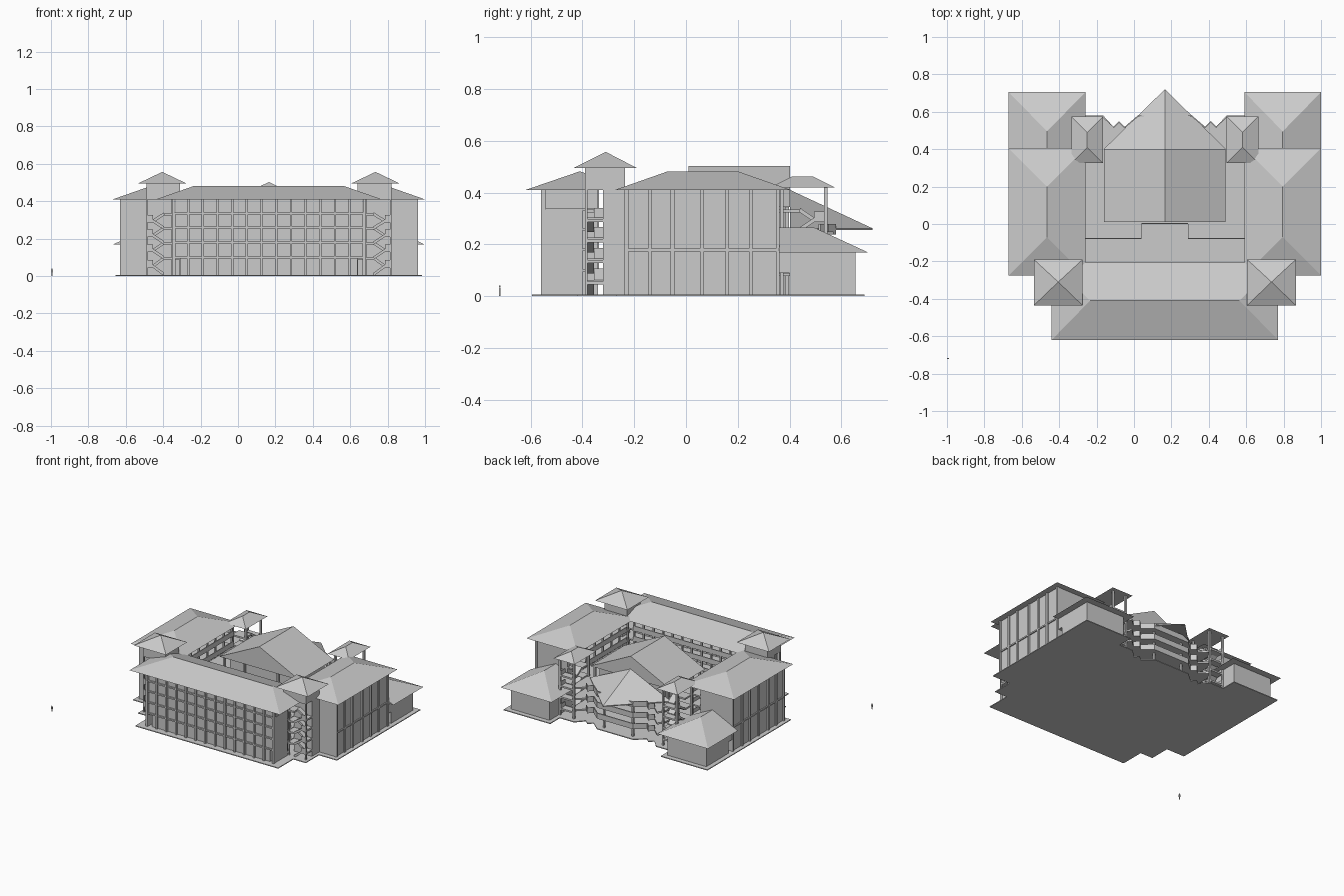
import bpy, bmesh

CX = 0.165                      # symmetry axis of the building
FLOORS = [0.10, 0.18, 0.26, 0.335]
parts = {}


def add(name, verts, faces, both=False):
    """Collect a solid (optionally with its mirror copy) in a named part."""
    bm = parts.setdefault(name, bmesh.new())
    copies = [verts] + ([[(2 * CX - x, y, z) for x, y, z in verts]] if both else [])
    for vs in copies:
        bv = [bm.verts.new(v) for v in vs]
        for f in faces:
            bm.faces.new([bv[i] for i in f])


def prism(name, pts, axis, a, b, both=False):
    """Extrude a 2D profile along an axis from a to b."""
    def place(p, t):
        return {'x': (t, p[0], p[1]), 'y': (p[0], t, p[1]), 'z': (p[0], p[1], t)}[axis]
    n = len(pts)
    v = [place(p, a) for p in pts] + [place(p, b) for p in pts]
    f = [tuple(range(n)), tuple(range(n, 2 * n))]
    f += [(i, (i + 1) % n, n + (i + 1) % n, n + i) for i in range(n)]
    add(name, v, f, both)


def box(name, x0, x1, y0, y1, z0, z1, both=False):
    prism(name, [(x0, y0), (x1, y0), (x1, y1), (x0, y1)], 'z', z0, z1, both)


def hip(name, x0, x1, y0, y1, z0, z1, ridge, both=False):
    """Hip roof, ridge given by its two end points in plan."""
    (ax, ay), (bx, by) = ridge
    v = [(x0, y0, z0), (x1, y0, z0), (x1, y1, z0), (x0, y1, z0), (ax, ay, z1), (bx, by, z1)]
    if ax == bx and ay == by:
        add(name, v[:5], [(0, 3, 2, 1), (0, 1, 4), (1, 2, 4), (2, 3, 4), (3, 0, 4)], both)
    elif ay == by:
        add(name, v, [(0, 3, 2, 1), (0, 1, 5, 4), (1, 2, 5), (2, 3, 4, 5), (3, 0, 4)], both)
    else:
        add(name, v, [(0, 3, 2, 1), (0, 1, 4), (1, 2, 5, 4), (2, 3, 5), (3, 0, 4, 5)], both)


# base slab following the stepped plan, with raised court floor
half = [(-0.41, -0.595), (-0.41, -0.42), (-0.51, -0.42), (-0.51, -0.27), (-0.655, -0.27),
        (-0.655, 0.69), (-0.28, 0.69), (-0.28, 0.58), (-0.165, 0.58), (-0.11, 0.52),
        (-0.08, 0.55), (-0.05, 0.52), (0.02, 0.58)]
prism("base_slab", half + [(2 * CX - x, y) for x, y in reversed(half)], 'z', 0, 0.006)

# front bar: rooms, fins, sills and rear gallery
box("front_block", -0.335, 0.665, -0.545, -0.34, 0.1, 0.41)
box("front_ground_rooms", -0.31, 0.64, -0.545, -0.34, 0.0, 0.1)
for i in range(14):
    x = -0.345 + i * 1.02 / 13
    box("front_fins", x - 0.006, x + 0.006, -0.56, -0.54, 0, 0.41)
for z in FLOORS:
    box("front_floor_bands", -0.345, 0.675, -0.556, -0.24, z - 0.006, z + 0.004)
    box("front_gallery_rail", -0.26, 0.59, -0.246, -0.24, z, z + 0.03)
for i in range(12):
    x = -0.26 + i * 0.85 / 11
    box("front_gallery_columns", x - 0.006, x + 0.006, -0.255, -0.243, 0, 0.41)
    if i < 11:
        box("front_gallery_doors", x + 0.02, x + 0.05, -0.342, -0.336, 0.1, 0.41)
box("front_end_walls", -0.348, -0.335, -0.56, -0.40, 0.0, 0.335, True)
hip("front_roof", -0.44, 0.77, -0.62, -0.205, 0.41, 0.482, [(-0.235, -0.41), (0.565, -0.41)])

# side wings: rooms, outer fins, inner galleries
box("wing_rooms", -0.622, -0.37, -0.235, 0.36, 0, 0.41, True)
for y in (-0.23, -0.14, -0.052, 0.062, 0.16, 0.25, 0.355):
    box("wing_fins", -0.632, -0.615, y - 0.007, y + 0.007, 0, 0.41, True)
box("wing_band", -0.63, -0.62, -0.235, 0.36, 0.173, 0.183, True)
for z in FLOORS:
    box("wing_gallery_floors", -0.37, -0.285, -0.24, 0.36, z - 0.006, z + 0.004, True)
    box("wing_gallery_rail", -0.291, -0.285, -0.2, 0.36, z, z + 0.03, True)
for i in range(7):
    y = -0.22 + i * 0.095
    box("wing_gallery_columns", -0.3, -0.288, y - 0.006, y + 0.006, 0, 0.41, True)
hip("wing_roof", -0.67, -0.26, -0.275, 0.405, 0.41, 0.482, [(-0.465, -0.07), (-0.465, 0.20)], True)

# front corner stair towers
box("tower_core", -0.49, -0.345, -0.32, -0.235, 0, 0.41, True)
box("tower_head", -0.49, -0.31, -0.39, -0.235, 0.41, 0.495, True)
hip("tower_roof", -0.535, -0.275, -0.435, -0.19, 0.495, 0.557, [(-0.405, -0.31)] * 2, True)
for x in (-0.487, -0.352):
    box("tower_posts", x - 0.004, x + 0.004, -0.39, -0.38, 0, 0.41, True)


def flights(name, axis, outer, foot, head, inner, a, m, b):
    """Dog-leg stairs: landings at both ends and two flights per storey."""
    def slab(u0, u1, z, lo, hi):
        prism(name, [(u0, z - 0.012), (u1, z - 0.012), (u1, z), (u0, z)], axis, lo, hi, True)
    low = 0.012
    for top in FLOORS:
        mid = (low + top) / 2
        slab(outer, foot, mid, a, b)
        slab(head, inner, top, a, b)
        for z, lo, hi in ((low, a, m), (top, m, b)):
            prism(name, [(head, z - 0.012), (foot, mid - 0.012), (foot, mid + 0.006),
                         (head, z + 0.006)], axis, lo, hi, True)
        # landing parapet
        prism(name + "_rail", [(outer, mid), (foot, mid), (foot, mid + 0.03),
                               (outer, mid + 0.03)], axis, a, a + 0.005, True)
        low = top


flights("front_stairs", 'y', -0.49, -0.455, -0.395, -0.345, -0.39, -0.355, -0.32)

# rear pavilions with link beam and hip roof
box("pavilion_walls", -0.622, -0.31, 0.40, 0.655, 0, 0.168, True)
box("pavilion_link", -0.622, -0.31, 0.36, 0.40, 0.09, 0.168, True)
ax = -0.465
add("pavilion_roof",
    [(-0.67, 0.36, 0.168), (-0.26, 0.36, 0.168), (-0.26, 0.705, 0.168), (-0.67, 0.705, 0.168),
     (ax, 0.36, 0.265), (ax, 0.495, 0.265)],
    [(0, 3, 2, 1), (0, 1, 4), (1, 2, 5, 4), (2, 3, 5), (3, 0, 4, 5)], True)

# rear open stair towers
for x in (-0.305, -0.195):
    for y in (0.37, 0.54):
        box("rear_tower_posts", x - 0.007, x + 0.007, y - 0.007, y + 0.007, 0, 0.42, True)
hip("rear_tower_roof", -0.335, -0.165, 0.325, 0.575, 0.42, 0.462,
    [(-0.25, 0.41), (-0.25, 0.49)], True)
flights("rear_stairs", 'x', 0.545, 0.495, 0.44, 0.36, -0.3, -0.25, -0.2)

# central hall: terraced floors with cut-off V at the back
deck = [(0.04, 0.0), (0.04, -0.08), (-0.285, -0.08), (-0.285, 0.36), (-0.2, 0.36), (-0.2, 0.52),
        (-0.165, 0.57), (-0.11, 0.52), (-0.08, 0.55), (-0.05, 0.52), (0.02, 0.58)]
rail = [(-0.11, 0.52), (-0.08, 0.55), (-0.05, 0.52), (0.02, 0.58), (0.31, 0.58)]
for z in (0.09, 0.17, 0.25):
    prism("hall_floors", deck + [(2 * CX - x, y) for x, y in reversed(deck)], 'z', z - 0.012, z)
    for (xa, ya), (xb, yb) in zip(rail, rail[1:]):
        prism("hall_parapets", [(xa, ya), (xb, yb), (xb, yb - 0.008), (xa, ya - 0.008)],
              'z', z, z + 0.028, xb < 0.3)
    box("hall_front_rail", -0.26, 0.04, -0.08, -0.074, z, z + 0.028, True)
    box("hall_mid_rail", 0.04, 0.29, 0.0, 0.006, z, z + 0.028)
box("hall_walls", -0.10, 0.43, 0.05, 0.38, 0, 0.345)
for x, y in ((-0.13, 0.03), (0.03, 0.03), (-0.13, 0.39), (0.05, 0.54)):
    box("hall_columns", x - 0.007, x + 0.007, y - 0.007, y + 0.007, 0,
        0.345 if y < 0.5 else 0.28, True)
prism("hall_gable_roof", [(-0.16, 0.345), (0.49, 0.345), (CX, 0.503)], 'y', 0.01, 0.402)

# rear pointed roof: two thin triangular slopes with level eaves
add("rear_pointed_roof",
    [(-0.16, 0.402, 0.262), (CX, 0.72, 0.262), (CX, 0.402, 0.41),
     (-0.16, 0.402, 0.256), (CX, 0.72, 0.256), (CX, 0.402, 0.404)],
    [(0, 1, 2), (3, 5, 4), (0, 3, 4, 1), (0, 2, 5, 3)], True)

# small standing figure for scale
box("figure_legs", -0.998, -0.992, -0.722, -0.717, 0, 0.018)
box("figure_torso", -1.0, -0.99, -0.723, -0.716, 0.018, 0.034)
box("figure_head", -0.997, -0.992, -0.722, -0.717, 0.035, 0.041)

for name, bm in parts.items():
    bmesh.ops.recalc_face_normals(bm, faces=bm.faces)
    me = bpy.data.meshes.new(name)
    bm.to_mesh(me)
    bm.free()
    bpy.context.collection.objects.link(bpy.data.objects.new(name, me))
